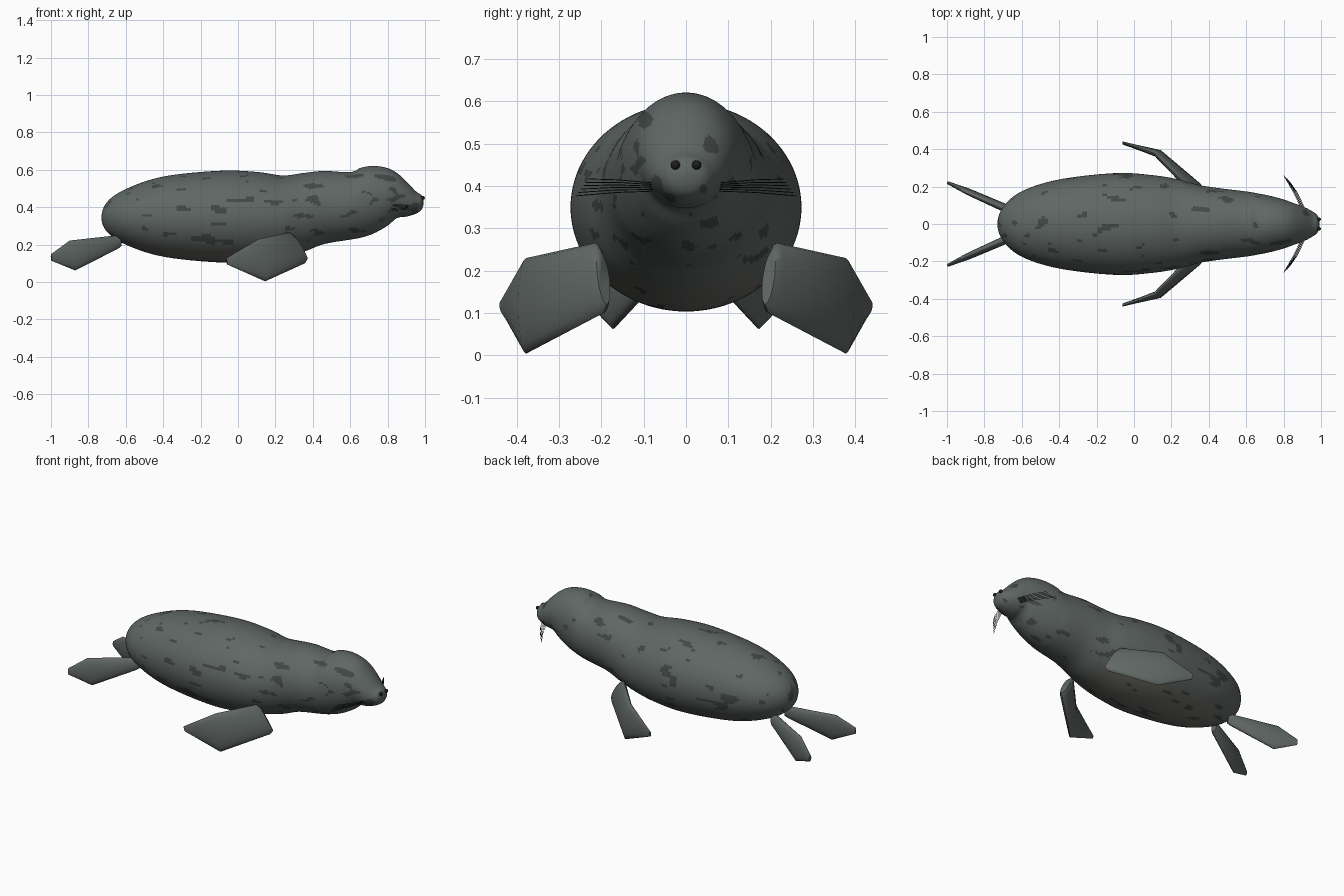
import bpy, math
from mathutils import Vector, noise

if "Cube" in bpy.data.objects:
    bpy.data.objects.remove(bpy.data.objects["Cube"])


def material(name, rgb):
    m = bpy.data.materials.new(name)
    m.diffuse_color = (*rgb, 1)
    m.use_nodes = True
    m.node_tree.nodes["Principled BSDF"].inputs["Base Color"].default_value = m.diffuse_color
    return m


FUR = material("fur", (0.115, 0.135, 0.128))
SPOT = material("spot", (0.055, 0.065, 0.062))
BELLY = material("belly", (0.14, 0.135, 0.12))
BLACK = material("black", (0.012, 0.012, 0.012))


def loft(name, rings, mats):
    """Skin a list of equal-length rings and close both ends."""
    n = len(rings[0])
    verts = [v for r in rings for v in r]
    faces = [(i * n + j, i * n + (j + 1) % n, (i + 1) * n + (j + 1) % n, (i + 1) * n + j)
             for i in range(len(rings) - 1) for j in range(n)]
    faces += [tuple(reversed(range(n))), tuple(range(len(verts) - n, len(verts)))]
    me = bpy.data.meshes.new(name)
    me.from_pydata(verts, [], faces)
    for m in mats:
        me.materials.append(m)
    ob = bpy.data.objects.new(name, me)
    bpy.context.collection.objects.link(ob)
    return ob


def smooth(ob, angle):
    bpy.ops.object.select_all(action='DESELECT')
    ob.select_set(True)
    bpy.context.view_layer.objects.active = ob
    bpy.ops.object.mode_set(mode='EDIT')
    bpy.ops.mesh.select_all(action='SELECT')
    bpy.ops.mesh.normals_make_consistent(inside=False)
    bpy.ops.object.mode_set(mode='OBJECT')
    bpy.ops.object.shade_smooth_by_angle(angle=math.radians(angle))


# Body, neck, head and snout: x, top z, bottom z, half width
keys = [
    (-0.73, 0.345, 0.345, 0.0), (-0.70, 0.428, 0.268, 0.09), (-0.60, 0.497, 0.20, 0.175),
    (-0.40, 0.564, 0.136, 0.238), (-0.10, 0.595, 0.105, 0.272), (0.10, 0.589, 0.112, 0.261),
    (0.24, 0.570, 0.136, 0.238), (0.35, 0.583, 0.162, 0.208), (0.46, 0.594, 0.203, 0.191),
    (0.60, 0.588, 0.227, 0.174), (0.66, 0.612, 0.238, 0.164), (0.73, 0.621, 0.262, 0.150),
    (0.80, 0.609, 0.302, 0.131), (0.85, 0.583, 0.342, 0.113), (0.90, 0.538, 0.350, 0.095),
    (0.95, 0.486, 0.365, 0.070), (0.982, 0.463, 0.388, 0.044), (0.993, 0.43, 0.43, 0.0)]


def flip(k):
    return (k[0], k[2], k[1], -k[3])


pts = [flip(keys[1])] + keys + [flip(keys[-2])]
rings, STEPS, SIDES = [], 12, 96
for i in range(1, len(pts) - 2):
    for s in range(STEPS + (i == len(pts) - 3)):
        t = s / STEPS
        x, top, bot, hw = [
            0.5 * (2 * b + (c - a) * t + (2 * a - 5 * b + 4 * c - d) * t * t
                   + (3 * b - a - 3 * c + d) * t ** 3)
            for a, b, c, d in zip(*pts[i - 1:i + 3])]
        hw, hz = max(hw, 1e-4), max((top - bot) / 2, 1e-4)
        rings.append([(x, hw * math.cos(2 * math.pi * j / SIDES),
                       (top + bot) / 2 + hz * math.sin(2 * math.pi * j / SIDES))
                      for j in range(SIDES)])
body = loft("body", rings, [FUR, SPOT, BELLY])
smooth(body, 60)

# Coat pattern: streaky dark spots and a warmer belly
for p in body.data.polygons:
    c = p.center
    if noise.noise(Vector((c.x * 9, c.y * 24, c.z * 24))) > 0.43:
        p.material_index = 1
    elif p.normal.z < -0.75 and -0.55 < c.x < 0.32:
        p.material_index = 2


# Flippers: each section is centre, half-width vector, half-thickness vector
def flipper(name, sections, side):
    rs = []
    for c, a, b in sections:
        c, a, b = Vector(c), Vector(a), Vector(b)
        ring = []
        for j in range(20):
            t = 2 * math.pi * j / 20
            v = c + a * math.cos(t) + b * math.sin(t)
            ring.append((v.x, v.y * side, v.z))
        rs.append(ring)
    smooth(loft(name, rs, [FUR]), 50)


front = [((0.335, 0.195, 0.183), (-0.035, 0.008, 0.062), (0.012, 0.014, 0)),
         ((0.315, 0.205, 0.183), (-0.042, 0.010, 0.083), (0.018, 0.022, 0)),
         ((0.128, 0.378, 0.117), (-0.017, 0.0, 0.113), (0.010, 0.018, 0)),
         ((-0.06, 0.433, 0.111), (-0.002, 0.004, 0.017), (0.002, 0.007, 0))]
hind = [((-0.63, 0.060, 0.215), (-0.003, 0, 0.026), (0.006, 0.014, 0)),
        ((-0.65, 0.068, 0.213), (-0.006, 0, 0.036), (0.010, 0.021, 0)),
        ((-0.885, 0.172, 0.142), (-0.015, 0, 0.080), (0.006, 0.016, 0)),
        ((-0.998, 0.222, 0.132), (-0.001, 0, 0.018), (0.003, 0.007, 0))]

for side, label in ((1, "left"), (-1, "right")):
    flipper("front_flipper_" + label, front, side)
    flipper("hind_flipper_" + label, hind, side)

    # Nostril
    bpy.ops.mesh.primitive_uv_sphere_add(segments=20, ring_count=12, radius=0.011,
                                         location=(0.988, 0.025 * side, 0.45))
    nostril = bpy.context.object
    nostril.name = "nostril_" + label
    nostril.data.materials.append(BLACK)
    smooth(nostril, 60)

    # Whiskers
    cu = bpy.data.curves.new("whiskers_" + label, 'CURVE')
    cu.dimensions = '3D'
    cu.bevel_depth = 0.0012
    cu.bevel_resolution = 1
    for k in range(6):
        f = k / 5 - 0.5
        sp = cu.splines.new('POLY')
        sp.points.add(2)
        path = [(0.905 + 0.02 * f, 0.08, 0.398 + 0.02 * f),
                (0.865 + 0.02 * f, 0.165, 0.400 + 0.03 * f),
                (0.815 + 0.03 * f, 0.245 - 0.03 * f, 0.397 + 0.04 * f)]
        for q, (x, y, z) in zip(sp.points, path):
            q.co = (x, y * side, z, 1)
    cu.materials.append(BLACK)
    bpy.context.collection.objects.link(bpy.data.objects.new("whiskers_" + label, cu))
